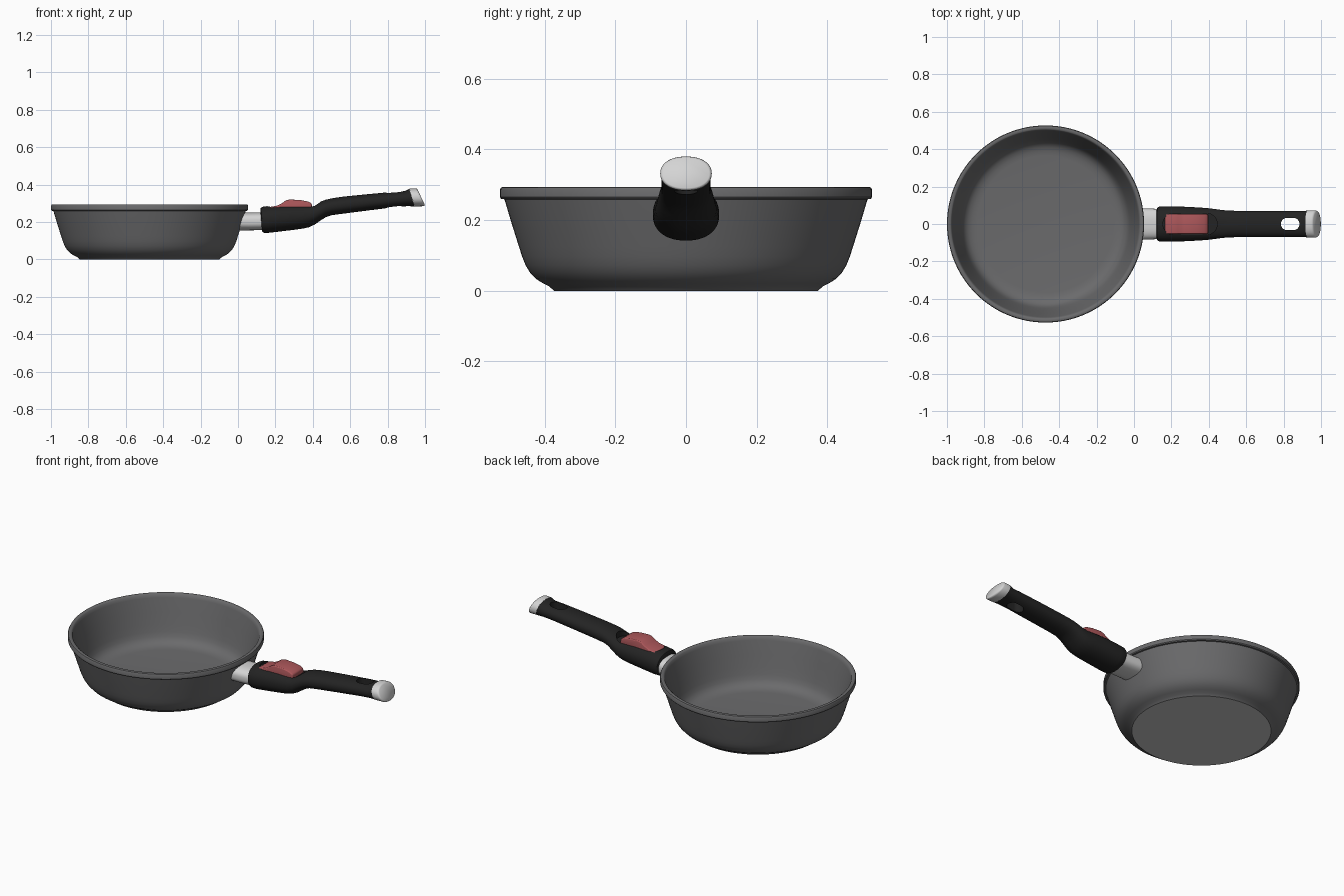
import bpy, bmesh, math

if "Cube" in bpy.data.objects:
    bpy.data.objects.remove(bpy.data.objects["Cube"])

def material(name, rgb):
    m = bpy.data.materials.new(name)
    m.diffuse_color = (*rgb, 1)
    m.use_nodes = True
    m.node_tree.nodes["Principled BSDF"].inputs["Base Color"].default_value = m.diffuse_color
    return m

GREY = material("dark grey coating", (0.145, 0.145, 0.149))
BASE = material("bare metal base", (0.55, 0.55, 0.55))
BLACK = material("black grip", (0.017, 0.017, 0.017))
STEEL = material("brushed steel", (0.66, 0.66, 0.66))
RED = material("red button", (0.42, 0.097, 0.105))

def finish(bm, name, mat=None):
    bmesh.ops.recalc_face_normals(bm, faces=bm.faces)
    me = bpy.data.meshes.new(name)
    bm.to_mesh(me)
    bm.free()
    ob = bpy.data.objects.new(name, me)
    bpy.context.collection.objects.link(ob)
    if mat:
        me.materials.append(mat)
    return ob

def activate(ob):
    bpy.ops.object.select_all(action='DESELECT')
    ob.select_set(True)
    bpy.context.view_layer.objects.active = ob

def smooth(ob, angle=35):
    activate(ob)
    bpy.ops.object.shade_smooth_by_angle(angle=math.radians(angle))

def bridge(bm, rings):
    n = len(rings[0])
    for a, b in zip(rings, rings[1:]):
        for i in range(n):
            j = (i + 1) % n
            bm.faces.new((a[i], a[j], b[j], b[i]))
    bm.faces.new(rings[0])
    bm.faces.new(rings[-1])

def lathe(name, profile, cx, mat, n=128):
    bm = bmesh.new()
    rings = [[bm.verts.new((cx + r * math.cos(2 * math.pi * i / n),
                            r * math.sin(2 * math.pi * i / n), z))
              for i in range(n)] for r, z in profile]
    bridge(bm, rings)
    return finish(bm, name, mat)

def loft(name, stations, mat, power=2.2, n=56):
    """Stations: x, bottom z, top z, half width, lean of the section along x."""
    bm = bmesh.new()
    rings = []
    for x, z0, z1, w, lean in stations:
        ring = []
        for i in range(n):
            t = 2 * math.pi * i / n
            c, s = math.cos(t), math.sin(t)
            y = w * math.copysign(abs(c) ** (2 / power), c)
            dz = (z1 - z0) / 2 * math.copysign(abs(s) ** (2 / power), s)
            ring.append(bm.verts.new((x + lean * dz, y, (z0 + z1) / 2 + dz)))
        rings.append(ring)
    bridge(bm, rings)
    return finish(bm, name, mat)

def slot_cutter(x0, x1, r, z0, z1, n=16):
    """Stadium-shaped prism along x."""
    bm = bmesh.new()
    pts = []
    for cx, start in ((x1 - r, -math.pi / 2), (x0 + r, math.pi / 2)):
        for i in range(n + 1):
            a = start + math.pi * i / n
            pts.append((cx + r * math.cos(a), r * math.sin(a)))
    bridge(bm, [[bm.verts.new((x, y, z)) for x, y in pts] for z in (z0, z1)])
    ob = finish(bm, "slot_cutter")
    ob.hide_render = True
    return ob

def cut(ob, cutter):
    mod = ob.modifiers.new("cut", 'BOOLEAN')
    mod.operation = 'DIFFERENCE'
    mod.solver = 'EXACT'
    mod.object = cutter
    activate(ob)
    bpy.ops.object.modifier_apply(modifier=mod.name)
    bpy.data.objects.remove(cutter, do_unlink=True)

# Pan bowl: outside from the base up, over the lip, then down inside
pan = lathe("pan_bowl", [
    (0.374, 0), (0.378, 0.004), (0.387, 0.012), (0.405, 0.021), (0.425, 0.034),
    (0.442, 0.052), (0.454, 0.072), (0.464, 0.097), (0.473, 0.125), (0.495, 0.195),
    (0.514, 0.259), (0.523, 0.260), (0.527, 0.265), (0.527, 0.286), (0.524, 0.292),
    (0.518, 0.294), (0.508, 0.293), (0.503, 0.289), (0.498, 0.272), (0.478, 0.195),
    (0.461, 0.130), (0.450, 0.092), (0.441, 0.066), (0.428, 0.047), (0.411, 0.035),
    (0.390, 0.028), (0.365, 0.025)], -0.473, GREY)
smooth(pan)

# Bare metal underside of the pan
pan.data.materials.append(BASE)
for f in pan.data.polygons:
    if f.center.z < 0.001:
        f.material_index = 1

# Steel bracket between pan wall and grip
smooth(loft("handle_bracket", [
    (0.012, 0.155, 0.250, 0.084, 0.3), (0.06, 0.155, 0.250, 0.083, 0.1),
    (0.16, 0.157, 0.252, 0.080, 0)], STEEL, 2.6))

# Grip with hanging hole and button recess
grip = loft("handle_grip", [
    (0.124, 0.150, 0.268, 0.084, -0.08), (0.128, 0.145, 0.276, 0.090, -0.08),
    (0.136, 0.142, 0.281, 0.093, -0.06), (0.165, 0.142, 0.286, 0.094, 0),
    (0.20, 0.146, 0.290, 0.094, 0), (0.25, 0.152, 0.293, 0.093, 0),
    (0.30, 0.158, 0.294, 0.091, 0), (0.35, 0.165, 0.293, 0.088, 0),
    (0.38, 0.172, 0.293, 0.086, 0), (0.41, 0.186, 0.297, 0.083, 0),
    (0.44, 0.207, 0.308, 0.079, 0), (0.47, 0.226, 0.319, 0.075, 0),
    (0.50, 0.236, 0.326, 0.072, 0), (0.56, 0.244, 0.335, 0.070, 0),
    (0.70, 0.262, 0.349, 0.070, 0), (0.84, 0.279, 0.362, 0.069, 0),
    (0.895, 0.284, 0.365, 0.069, -0.1), (0.912, 0.284, 0.370, 0.070, -0.2),
    (0.930, 0.283, 0.377, 0.072, -0.3)], BLACK)
cut(grip, slot_cutter(0.785, 0.885, 0.033, 0.2, 0.5))
cut(grip, slot_cutter(0.155, 0.445, 0.058, 0.274, 0.5))
smooth(grip)

# Slanted steel end cap, softly rounded into its end face
smooth(loft("end_cap", [
    (0.930, 0.283, 0.378, 0.0725, -0.3), (0.968, 0.284, 0.380, 0.073, -0.44),
    (0.975, 0.286, 0.379, 0.071, -0.46), (0.979, 0.291, 0.375, 0.066, -0.47)], STEEL), 60)

# Red release button: side profile drawn across the grip, edges rounded
bm = bmesh.new()
side = [(0.165, 0.262), (0.165, 0.279), (0.208, 0.287), (0.235, 0.300), (0.256, 0.315),
        (0.275, 0.320), (0.335, 0.317), (0.375, 0.309), (0.395, 0.298), (0.395, 0.262)]
bridge(bm, [[bm.verts.new((x, y, z)) for x, z in side] for y in (-0.053, 0.053)])
button = finish(bm, "release_button", RED)
bev = button.modifiers.new("round", 'BEVEL')
bev.width, bev.segments, bev.angle_limit = 0.008, 3, math.radians(40)
activate(button)
bpy.ops.object.modifier_apply(modifier=bev.name)
smooth(button, 25)
